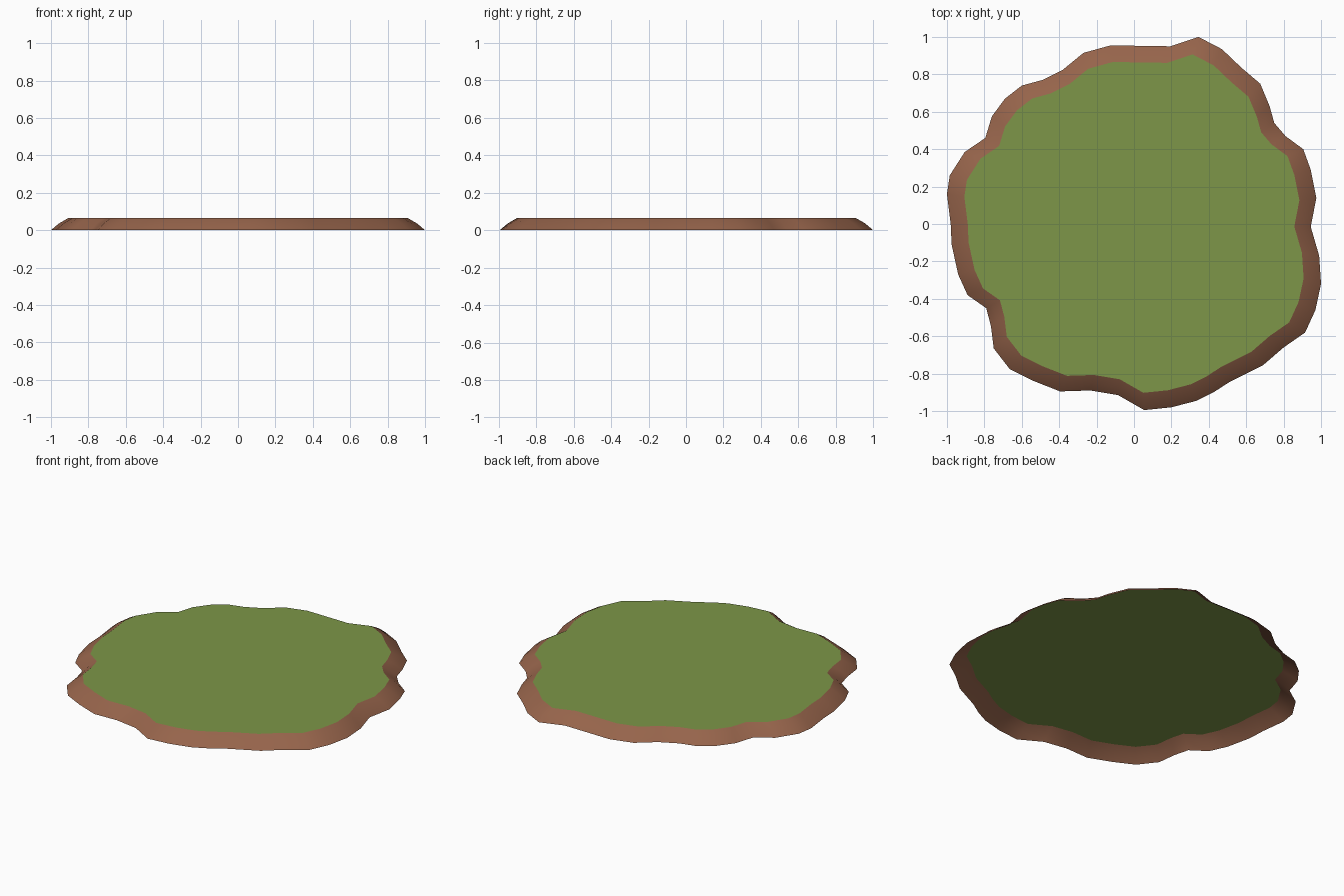
import bpy, bmesh

if "Cube" in bpy.data.objects:
    bpy.data.objects.remove(bpy.data.objects["Cube"])

# Irregular shoreline, clockwise from the top
OUTLINE = [
    (.345, 1.0), (.47, .935), (.575, .835), (.675, .75), (.725, .63), (.75, .54),
    (.81, .47), (.905, .40), (.945, .29), (.975, .14), (.945, -.015), (.99, -.17),
    (1.0, -.32), (.97, -.46), (.915, -.58), (.80, -.66), (.69, -.755), (.51, -.845),
    (.425, -.90), (.335, -.945), (.20, -.98), (.055, -.995), (-.085, -.915),
    (-.235, -.89), (-.395, -.895), (-.535, -.84), (-.665, -.775), (-.75, -.665),
    (-.765, -.545), (-.79, -.45), (-.89, -.38), (-.94, -.27), (-.975, -.11),
    (-.98, 0), (-1.0, .16), (-.985, .26), (-.905, .385), (-.795, .46), (-.76, .575),
    (-.69, .67), (-.60, .74), (-.49, .77), (-.38, .825), (-.27, .915),
    (-.125, .955), (.195, .95)]
OUTLINE.reverse()  # counter-clockwise, so faces point up and out

# Bank profile: (scale of the outline, height)
PROFILE = [(1.0, 0), (.957, .036), (.907, .065)]


def material(name, color):
    m = bpy.data.materials.new(name)
    m.diffuse_color = (*color, 1)
    m.use_nodes = True
    m.node_tree.nodes["Principled BSDF"].inputs["Base Color"].default_value = m.diffuse_color
    return m


def add_object(name, bm, mat):
    mesh = bpy.data.meshes.new(name)
    bm.to_mesh(mesh)
    bm.free()
    mesh.materials.append(mat)
    obj = bpy.data.objects.new(name, mesh)
    bpy.context.collection.objects.link(obj)
    return obj


def ring(bm, scale, z):
    return [bm.verts.new((x * scale, y * scale, z)) for x, y in OUTLINE]


# Sloping earth bank, open underneath
bm = bmesh.new()
rings = [ring(bm, s, z) for s, z in PROFILE]
n = len(OUTLINE)
for lower, upper in zip(rings, rings[1:]):
    for i in range(n):
        j = (i + 1) % n
        face = bm.faces.new((lower[i], lower[j], upper[j], upper[i]))
        face.smooth = True
add_object("earth_bank", bm, material("earth brown", (.305, .127, .070)))

# Flat grass top
bm = bmesh.new()
bm.faces.new(ring(bm, *PROFILE[-1]))
add_object("grass_top", bm, material("grass green", (.205, .305, .065)))
